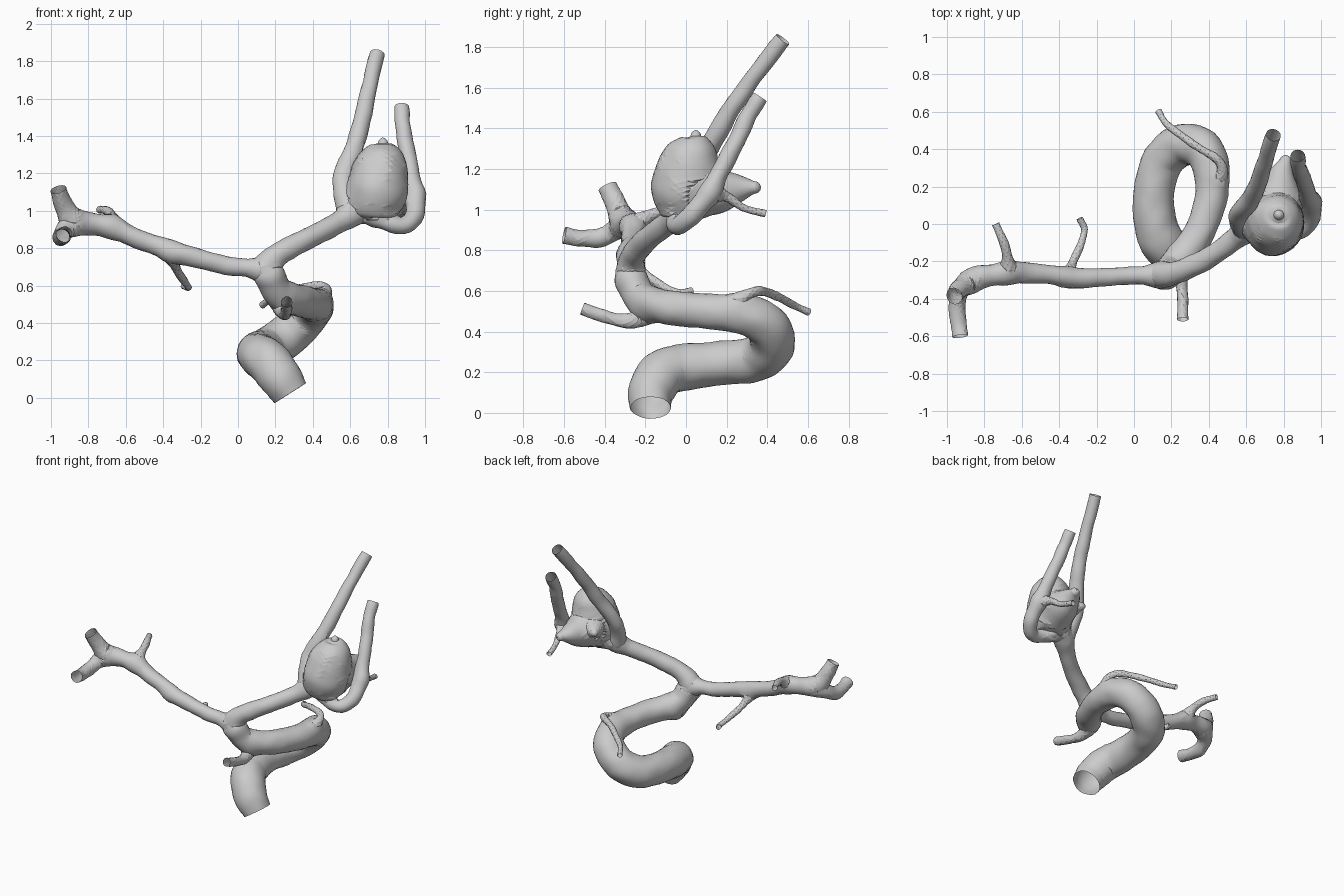
import bpy, bmesh, math
from mathutils import Vector, noise, kdtree

parts = []   # (name, rings of (point, normal), tree of centres, radii)


def spline(pts, n=5):
    # Catmull-Rom resampling of (x, y, z, radius) points
    P = [Vector(p) for p in pts]
    P = [2 * P[0] - P[1]] + P + [2 * P[-1] - P[-2]]
    out = []
    for i in range(1, len(P) - 2):
        a, b, c, d = P[i - 1:i + 3]
        for k in range(n):
            t = k / n
            out.append(0.5 * (2 * b + (c - a) * t + (2 * a - 5 * b + 4 * c - d) * t * t
                              + (3 * b - a - 3 * c + d) * t ** 3))
    return out + [P[-2]]


def dome(C, R):
    # rounded closing rings past the last centre
    d = (C[-1] - C[-2]).normalized()
    c, r = C[-1], R[-1]
    return [(c + d * r * math.sin(a), r * math.cos(a)) for a in (0.5, 1.0, 1.35, 1.56)]


def tube(name, pts, open_start=False, open_end=True, sides=14):
    S = spline(pts)
    C = [Vector(s[:3]) for s in S]
    R = [max(s[3], 0.002) for s in S]
    kd = kdtree.KDTree(len(C))
    for i, c in enumerate(C):
        kd.insert(c, i)
    kd.balance()
    radii = R[:]
    end = [] if open_end else dome(C, R)
    start = [] if open_start else dome(C[::-1], R[::-1])[::-1]
    path = start + list(zip(C, R)) + end
    u, rings = None, []
    for i, (c, r) in enumerate(path):
        t = (path[min(i + 1, len(path) - 1)][0] - path[max(i - 1, 0)][0]).normalized()
        u = (t.orthogonal() if u is None else u - t * u.dot(t)).normalized()
        v = t.cross(u)
        ring = []
        for k in range(sides):
            a = 2 * math.pi * (k + 0.5 * (i % 2)) / sides
            n = u * math.cos(a) + v * math.sin(a)
            ring.append((c + n * r, n))
        rings.append(ring)
    parts.append((name, rings, kd, radii))


def build(index, blend=0.07):
    name, rings, _, _ = parts[index]
    bm = bmesh.new()
    grid, buried = [], []
    for ring in rings:
        row = []
        for p, n in ring:
            # fillet toward neighbouring vessels; drop what lies deep inside them
            d = 9.0
            for j, (_, _, kd, radii) in enumerate(parts):
                if j != index:
                    _, i, dist = kd.find(p)
                    d = min(d, dist - radii[i])
            h = max(blend - abs(d), 0) / blend
            q = p + n * (h * h * blend / 4 + 0.006 * noise.noise(p * 12))
            v = bm.verts.new(q)
            row.append(v)
            if d < -0.025:
                buried.append(v)
        grid.append(row)
    for i, (a, b) in enumerate(zip(grid, grid[1:])):
        for k in range(len(a)):
            j = (k + 1) % len(a)
            # staggered rings give alternating triangles
            if i % 2 == 0:
                tris = (a[k], a[j], b[k]), (a[j], b[j], b[k])
            else:
                tris = (a[k], b[j], b[k]), (a[k], a[j], b[j])
            for t in tris:
                bm.faces.new(t)
    bmesh.ops.delete(bm, geom=buried, context='VERTS')
    me = bpy.data.meshes.new(name)
    bm.to_mesh(me)
    bm.free()
    me.shade_smooth()
    me.set_sharp_from_angle(angle=math.radians(20))
    bpy.context.collection.objects.link(bpy.data.objects.new(name, me))


# main artery: open base, wide loop, rise to the fork
tube("main_artery", [
    (.28, -.175, .025, .1), (.225, -.17, .11, .114), (.16, -.11, .195, .118),
    (.115, 0, .225, .114), (.105, .17, .245, .108), (.155, .34, .265, .112),
    (.26, .42, .33, .114), (.36, .405, .42, .108), (.41, .31, .475, .098),
    (.415, .16, .495, .088), (.37, 0, .51, .085), (.29, -.14, .53, .085),
    (.21, -.225, .57, .081), (.175, -.265, .64, .074), (.155, -.275, .685, .06)],
    open_start=True, open_end=False, sides=20)
# two thin branches of the main artery
tube("front_branch", [
    (.24, -.17, .52, .04), (.235, -.22, .465, .038), (.25, -.29, .45, .034),
    (.26, -.4, .475, .031), (.26, -.51, .515, .031)], sides=10)
tube("thin_loop_branch", [
    (.43, .22, .52, .025), (.475, .28, .575, .022), (.45, .345, .6, .02),
    (.36, .4, .595, .02), (.25, .475, .56, .019), (.17, .54, .525, .018),
    (.13, .605, .495, .017)], sides=8)

# long left artery with two end branches and two twigs
tube("left_artery", [
    (.17, -.27, .68, .058), (.08, -.275, .69, .05), (-.1, -.28, .715, .049),
    (-.3, -.29, .77, .053), (-.5, -.265, .835, .052), (-.68, -.265, .91, .057),
    (-.8, -.28, .93, .053), (-.88, -.31, .94, .048)], open_end=False)
tube("left_upper_end", [
    (-.83, -.285, .935, .045), (-.9, -.32, .97, .052), (-.935, -.35, 1.04, .05),
    (-.96, -.385, 1.115, .046)], sides=12)
tube("left_lower_end", [
    (-.84, -.29, .935, .045), (-.92, -.34, .9, .046), (-.945, -.43, .86, .046),
    (-.94, -.52, .86, .042), (-.93, -.6, .875, .044)], sides=12)
tube("left_outer_twig", [
    (-.67, -.26, .92, .035), (-.675, -.18, .97, .028), (-.7, -.09, 1.0, .025),
    (-.74, 0, 1.005, .021)], sides=8)
tube("left_inner_twig", [
    (-.36, -.28, .76, .028), (-.33, -.21, .69, .024), (-.285, -.11, .62, .019),
    (-.265, -.03, .59, .018), (-.29, .03, .6, .018)], sides=8)

# right artery running to the sac
tube("right_artery", [
    (.145, -.275, .68, .058), (.19, -.265, .75, .062), (.29, -.235, .81, .059),
    (.44, -.155, .885, .055), (.56, -.065, .95, .058), (.66, .0, 1.02, .06)],
    open_end=False)

# swollen sac with its pointed rear lobe and a side bump
tube("sac", [
    (.73, -.01, .955, .03), (.73, -.01, .975, .1), (.735, -.015, 1.03, .137),
    (.742, -.018, 1.1, .153), (.752, -.005, 1.17, .151), (.765, .02, 1.24, .143),
    (.772, .04, 1.3, .118), (.775, .05, 1.345, .075), (.775, .05, 1.362, .03)],
    open_end=False, sides=18)
tube("sac_rear_lobe", [
    (.76, .04, 1.1, .135), (.775, .15, 1.09, .115), (.79, .26, 1.105, .072),
    (.81, .335, 1.11, .033)], open_end=False)
tube("sac_side_bump", [
    (.7, .1, 1.13, .06), (.66, .15, 1.13, .055), (.63, .19, 1.13, .03)],
    open_end=False, sides=10)

# tall upper branch beside the sac
tube("tall_branch", [
    (.6, -.03, .985, .05), (.555, .01, 1.09, .046), (.56, .06, 1.2, .047),
    (.62, .13, 1.34, .05), (.665, .22, 1.49, .046), (.7, .33, 1.65, .042),
    (.745, .475, 1.84, .04)])
# branch sweeping under and up past the sac, with its twig
tube("curved_branch", [
    (.66, 0, 1.0, .05), (.76, -.045, .955, .045), (.87, -.045, .92, .046),
    (.94, .02, .965, .049), (.95, .1, 1.065, .048), (.93, .17, 1.19, .045),
    (.9, .25, 1.34, .043), (.88, .31, 1.47, .042), (.875, .365, 1.555, .04)])
tube("curved_branch_twig", [
    (.95, .12, 1.08, .028), (.915, .2, 1.065, .024), (.89, .28, 1.01, .02),
    (.87, .39, .98, .019)], sides=8)

for k in range(len(parts)):
    build(k)
